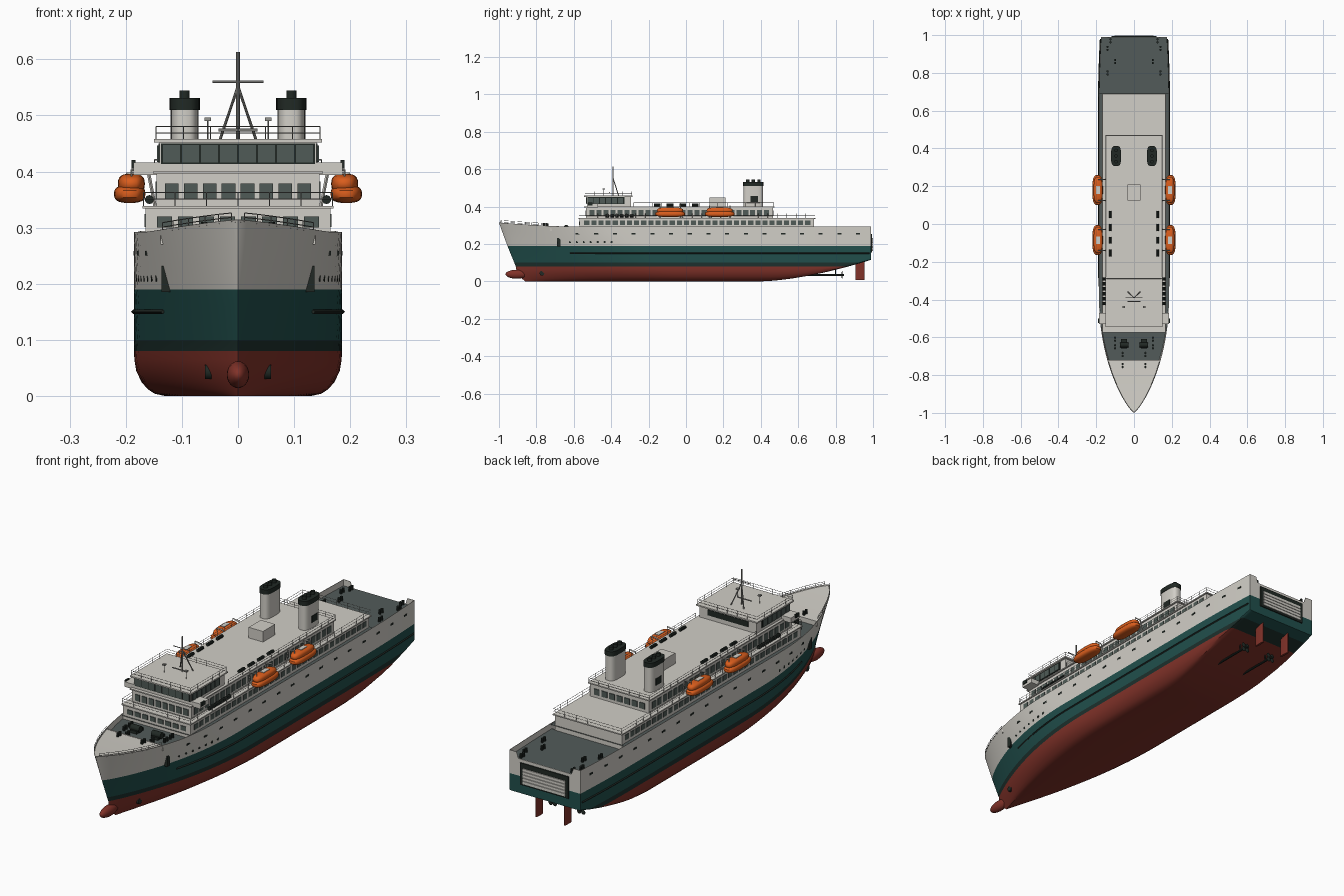
import bpy, bmesh
from math import sqrt, radians, pi, sin, cos, copysign
from mathutils import Matrix, Vector

if "Cube" in bpy.data.objects:
    bpy.data.objects.remove(bpy.data.objects["Cube"])


def material(name, *rgb):
    m = bpy.data.materials.new(name)
    m.use_nodes = True
    m.diffuse_color = (*rgb, 1)
    m.node_tree.nodes["Principled BSDF"].inputs["Base Color"].default_value = (*rgb, 1)
    return m


WHITE = material("off white paint", .64, .62, .57)
TEAL = material("teal paint", .015, .078, .072)
BOOT = material("dark waterline", .012, .03, .026)
RED = material("red antifouling", .22, .032, .022)
DARK = material("dark steel", .015, .022, .018)
GREY = material("grey deck", .085, .105, .102)
GLASS = material("window glass", .08, .105, .095)
ORANGE = material("lifeboat orange", .70, .11, .012)
RAIL = material("rail grey", .3, .3, .28)


# ---- helpers ----
def finish(name, bm, *mats, mirror=False):
    for f in bm.faces:
        f.smooth = True
    for e in bm.edges:
        e.smooth = len(e.link_faces) == 2 and e.calc_face_angle() < radians(35)
    me = bpy.data.meshes.new(name)
    bm.to_mesh(me)
    bm.free()
    for m in mats:
        me.materials.append(m)
    ob = bpy.data.objects.new(name, me)
    bpy.context.scene.collection.objects.link(ob)
    if mirror:
        ob.modifiers.new("port and starboard", 'MIRROR')
    return ob


def box(bm, x0, x1, y0, y1, z0, z1):
    mat = Matrix.Translation(((x0 + x1) / 2, (y0 + y1) / 2, (z0 + z1) / 2))
    bmesh.ops.create_cube(bm, size=1, matrix=mat @ Matrix.Diagonal((x1 - x0, y1 - y0, z1 - z0, 1)))


def bar(bm, a, b, r, n=4):
    a, b = Vector(a), Vector(b)
    d = b - a
    mat = Matrix.Translation((a + b) / 2) @ d.to_track_quat('Z', 'Y').to_matrix().to_4x4()
    bmesh.ops.create_cone(bm, cap_ends=True, segments=n, radius1=r, radius2=r, depth=d.length, matrix=mat)


def blob(bm, centre, radii, power=1.0):
    made = bmesh.ops.create_uvsphere(bm, u_segments=24, v_segments=12, radius=1)
    for v in made["verts"]:
        v.co = Vector([c + r * copysign(abs(k) ** power, k) for c, r, k in zip(centre, radii, v.co)])


def oval(bm, x, y, rx, ry, z0, z1):
    made = bmesh.ops.create_cone(bm, cap_ends=True, segments=28, radius1=1, radius2=1, depth=1)
    for v in made["verts"]:
        px, py = [copysign(abs(k) ** .65, k) for k in v.co.xy]
        v.co = (x + rx * px, y + ry * py, z1 if v.co.z > 0 else z0)


def panes(bm, side, at, start, stop, n, z0, z1, fill=.72):
    step = (stop - start) / n
    for i in range(n):
        a = start + step * (i + (1 - fill) / 2)
        b = a + step * fill
        if side:
            box(bm, at - .002, at + .002, a, b, z0, z1)
        else:
            box(bm, a, b, at - .002, at + .002, z0, z1)


def railing(bm, pts, h, gap=.05):
    for a, b in zip(pts, pts[1:]):
        a, b = Vector(a), Vector(b)
        for k in (.5, 1):
            bar(bm, a + Vector((0, 0, h * k)), b + Vector((0, 0, h * k)), .0009)
        n = max(1, round((b - a).length / gap))
        for i in range(n + 1):
            p = a.lerp(b, i / n)
            bar(bm, p, p + Vector((0, 0, h)), .0009)


# ---- hull form ----
STERN = .99
LEVELS = [0, .004, .012, .025, .045, .065, .08, .1, .13, .16, .19, .225, .26, .3]


def top(y):
    return .292 + .022 * max(0, (-.6 - y) / .4) ** 1.5


def stem(z):
    return -.91 - .09 * (z - .08) / .22 if z > .08 else -.91 + .05 * (1 - z / .08) ** 2


def half(y, z):
    k = min(1, z / .3)
    t = min(1, max(0, (y - stem(z)) / (.85 - .25 * k)))
    w = .13 + .055 * sqrt(1 - (1 - min(z, .07) / .07) ** 2)
    return w * (1 - (1 - t) ** 2) ** (1 - .2 * k) * (1 - .06 * max(0, (y - .6) / .4) ** 2)


def height(y, z):
    h = z if z < .19 else .19 + (z - .19) / .11 * (top(y) - .19)
    keel = .115 * max(0, (y - .4) / .59) ** 1.6
    return (h ** 4 + keel ** 4) ** .25


bm = bmesh.new()
rows = []
for i in range(49):
    s = (i / 48) ** 1.6
    row = []
    for j, z in enumerate([0] + LEVELS):
        y = stem(z) + s * (STERN - stem(z))
        row.append(bm.verts.new((half(y, z) if j else 0, y, height(y, z))))
    rows.append(row)
for a, b in zip(rows, rows[1:]):
    for j in range(len(a) - 1):
        bm.faces.new((a[j], b[j], b[j + 1], a[j + 1]))
# transom with a lowered middle
notch = [bm.verts.new((x, STERN, z)) for x, z in ((.14, .293), (.13, .266), (0, .266))]
bm.faces.new(list(reversed(rows[-1] + notch)))
bmesh.ops.remove_doubles(bm, verts=bm.verts, dist=1e-5)
for z in (.08, .1, .19):
    bmesh.ops.bisect_plane(bm, geom=bm.verts[:] + bm.edges[:] + bm.faces[:], dist=1e-5,
                           plane_co=(0, 0, z), plane_no=(0, 0, 1))
for f in bm.faces:
    z = f.calc_center_median().z
    f.material_index = sum(z > limit for limit in (.08, .1, .19))
hull = finish("hull", bm, RED, BOOT, TEAL, WHITE, mirror=True)
thick = hull.modifiers.new("plating", 'SOLIDIFY')
thick.thickness = .002

bm = bmesh.new()
blob(bm, (0, -.905, .038), (.02, .06, .024))
finish("bulbous_bow", bm, RED)


# ---- decks ----
def deck(name, y0, y1, z, mat, n=16):
    bm = bmesh.new()
    ys = [y0 + (y1 - y0) * i / n for i in range(n + 1)]
    pairs = []
    for y in ys:
        zz = top(y) - .004 if z is None else z
        w = max(.0005, half(y, .3 if z is None else z) - .001)
        pairs.append([bm.verts.new((sx * w, y, zz)) for sx in (-1, 1)])
    for (a, b), (c, d) in zip(pairs, pairs[1:]):
        bm.faces.new((a, b, d, c))
    finish(name, bm, mat)


deck("bow_deck", -.996, -.72, None, WHITE)
deck("fore_deck", -.725, -.57, .272, GREY)
deck("main_deck", -.575, .69, .288, GREY, 30)
deck("aft_deck", .68, .988, .266, GREY)

# ---- superstructure ----
bm = bmesh.new()
box(bm, -.138, .138, -.724, -.72, .27, .293)
box(bm, -.165, .165, -.57, .685, .262, .334)
box(bm, -.17, .17, -.575, .692, .334, .339)
box(bm, -.145, .145, -.535, .465, .339, .396)
box(bm, -.151, .151, -.545, .472, .396, .401)
finish("deck_houses", bm, WHITE)

bm = bmesh.new()
box(bm, -.14, .14, -.53, -.295, .401, .452)
box(bm, -.15, .15, -.545, -.285, .452, .458)
for sx in (-1, 1):
    box(bm, *sorted((sx * .14, sx * .186)), -.53, -.47, .394, .416)
finish("bridge", bm, WHITE)

bm = bmesh.new()
box(bm, -.137, .137, -.532, -.529, .413, .45)
box(bm, -.142, .142, -.527, -.33, .413, .45)
box(bm, -.1, .1, -.297, -.293, .42, .445)
for sx in (-1, 1):
    box(bm, *sorted((sx * .183, sx * .19)), -.525, -.5, .405, .421)
finish("bridge_window_band", bm, DARK)

bm = bmesh.new()
panes(bm, False, -.532, -.135, .135, 8, .416, .447, .9)
panes(bm, False, -.536, -.135, .135, 8, .351, .379)
panes(bm, False, -.571, -.15, .15, 8, .3, .32)
panes(bm, False, .466, -.13, .13, 7, .352, .378)
finish("front_and_back_windows", bm, GLASS)

bm = bmesh.new()
panes(bm, True, .142, -.525, -.335, 6, .417, .446, .85)
panes(bm, True, .145, -.52, .45, 26, .352, .382)
panes(bm, True, .165, -.55, .67, 32, .301, .324)
finish("side_windows", bm, GLASS, mirror=True)

bm = bmesh.new()
box(bm, -.035, .035, .125, .21, .4, .448)
finish("vent_house", bm, WHITE)

# ---- funnels ----
bm = bmesh.new()
oval(bm, .095, .36, .025, .052, .4, .512)
finish("funnels", bm, WHITE, mirror=True)
bm = bmesh.new()
oval(bm, .095, .36, .027, .054, .51, .531)
for y in (.33, .36, .39):
    bar(bm, (.095, y, .525), (.095, y, .544), .009, 12)
box(bm, .117, .122, .345, .385, .425, .455)
finish("funnel_tops", bm, DARK, mirror=True)

# ---- mast and aerials ----
bm = bmesh.new()
bar(bm, (0, -.39, .455), (0, -.39, .613), .0035, 10)
for sx in (-1, 1):
    bar(bm, (sx * .032, -.36, .457), (0, -.39, .552), .0025, 8)
    bar(bm, (sx * .054, -.44, .457), (sx * .054, -.44, .492), .0015, 6)
    box(bm, sx * .054 - .006, sx * .054 + .006, -.446, -.434, .49, .496)
bar(bm, (-.045, -.39, .56), (.045, -.39, .56), .002, 6)
bar(bm, (-.035, -.41, .474), (.035, -.41, .474), .003, 6)
finish("mast", bm, RAIL)

# ---- lifeboats ----
for label, y in (("fore", -.085), ("aft", .18)):
    bm = bmesh.new()
    blob(bm, (.193, y, .36), (.028, .08, .016), .7)
    blob(bm, (.19, y, .378), (.024, .07, .018), .7)
    finish(label + "_lifeboats", bm, ORANGE, mirror=True)
    bm = bmesh.new()
    box(bm, .18, .2, y - .02, y + .02, .39, .398)
    for dy in (-.055, .055):
        bar(bm, (.148, y + dy, .339), (.16, y + dy, .4), .003)
        bar(bm, (.16, y + dy, .4), (.19, y + dy, .404), .003)
        bar(bm, (.19, y + dy, .404), (.19, y + dy, .385), .002)
    finish(label + "_davits", bm, WHITE, mirror=True)

# ---- life rafts and deck gear ----
bm = bmesh.new()
for i in range(4):
    y = .05 - .068 * i
    bar(bm, (.125, y - .018, .408), (.125, y + .018, .408), .007, 10)
for i in range(6):
    y = -.43 + .026 * i
    bar(bm, (.158, y, .35), (.158, y + .018, .35), .008, 10)
finish("life_rafts", bm, DARK, mirror=True)

bm = bmesh.new()
bar(bm, (.03, -.64, .288), (.075, -.64, .288), .014, 14)
box(bm, .036, .068, -.66, -.61, .272, .284)
for x, y, z in ((.1, -.61, .272), (.1, -.65, .272), (.06, -.69, .272), (.1, .86, .266),
                (.125, .97, .266), (.14, .8, .266), (.14, .93, .266), (.06, -.75, .292)):
    bar(bm, (x, y - .008, z), (x, y - .008, z + .018), .006, 10)
    bar(bm, (x, y + .008, z), (x, y + .008, z + .018), .006, 10)
finish("winches_and_bollards", bm, DARK, mirror=True)

# ---- hull fittings ----
bm = bmesh.new()
path = [(half(y, .15) + .002, y, .15) for y in [-.62 + .04 * i for i in range(41)]]
for a, b in zip(path, path[1:]):
    bar(bm, a, b, .004)
for i in range(16):
    y = -.58 + .1 * i
    w = half(y, .26)
    box(bm, w - .004, w + .001, y - .011, y + .011, .25, .258)
for i in range(7):
    y = -.62 + .037 * i
    w = half(y, .21)
    bar(bm, (w - .005, y, .21), (w + .001, y, .21), .006, 10)
w = half(-.68, .21)
box(bm, w - .012, w + .006, -.69, -.67, .185, .232)
w = half(-.77, .045)
bar(bm, (w - .012, -.77, .043), (w + .003, -.77, .043), .013, 16)
finish("hull_fittings", bm, DARK, mirror=True)

# ---- stern gate ----
bm = bmesh.new()
box(bm, -.118, .118, .988, .995, .155, .252)
finish("gate_frame", bm, DARK)
bm = bmesh.new()
for i in range(5):
    box(bm, -.104, .104, .99, .999, .163 + .014 * i, .175 + .014 * i)
finish("stern_gate", bm, WHITE)

# ---- rudders and propellers ----
bm = bmesh.new()
oval(bm, .07, .93, .005, .025, .008, .105)
finish("rudders", bm, RED, mirror=True)
bm = bmesh.new()
bar(bm, (.07, .64, .034), (.07, .845, .034), .005, 10)
bar(bm, (.07, .8, .034), (.07, .8, .075), .003, 6)
for i in range(4):
    a = pi / 4 + i * pi / 2
    blob(bm, (.07 + .014 * cos(a), .835, .034 + .014 * sin(a)),
         (.004 + .009 * abs(cos(a)), .003, .004 + .009 * abs(sin(a))))
finish("propellers", bm, DARK, mirror=True)

# ---- railings ----
bm = bmesh.new()
bow = [-.99, -.96, -.92, -.86, -.79, -.73]
railing(bm, [(half(y, .3) * .97, y, top(y) - .003) for y in bow], .016)
railing(bm, [(0, -.572, .339), (.168, -.572, .339), (.168, .69, .339), (0, .69, .339)], .024)
railing(bm, [(.149, -.28, .401), (.149, .47, .401), (0, .47, .401)], .02)
railing(bm, [(0, -.54, .458), (.146, -.54, .458), (.146, -.29, .458), (0, -.29, .458)], .022)
finish("railings", bm, RAIL, mirror=True)
